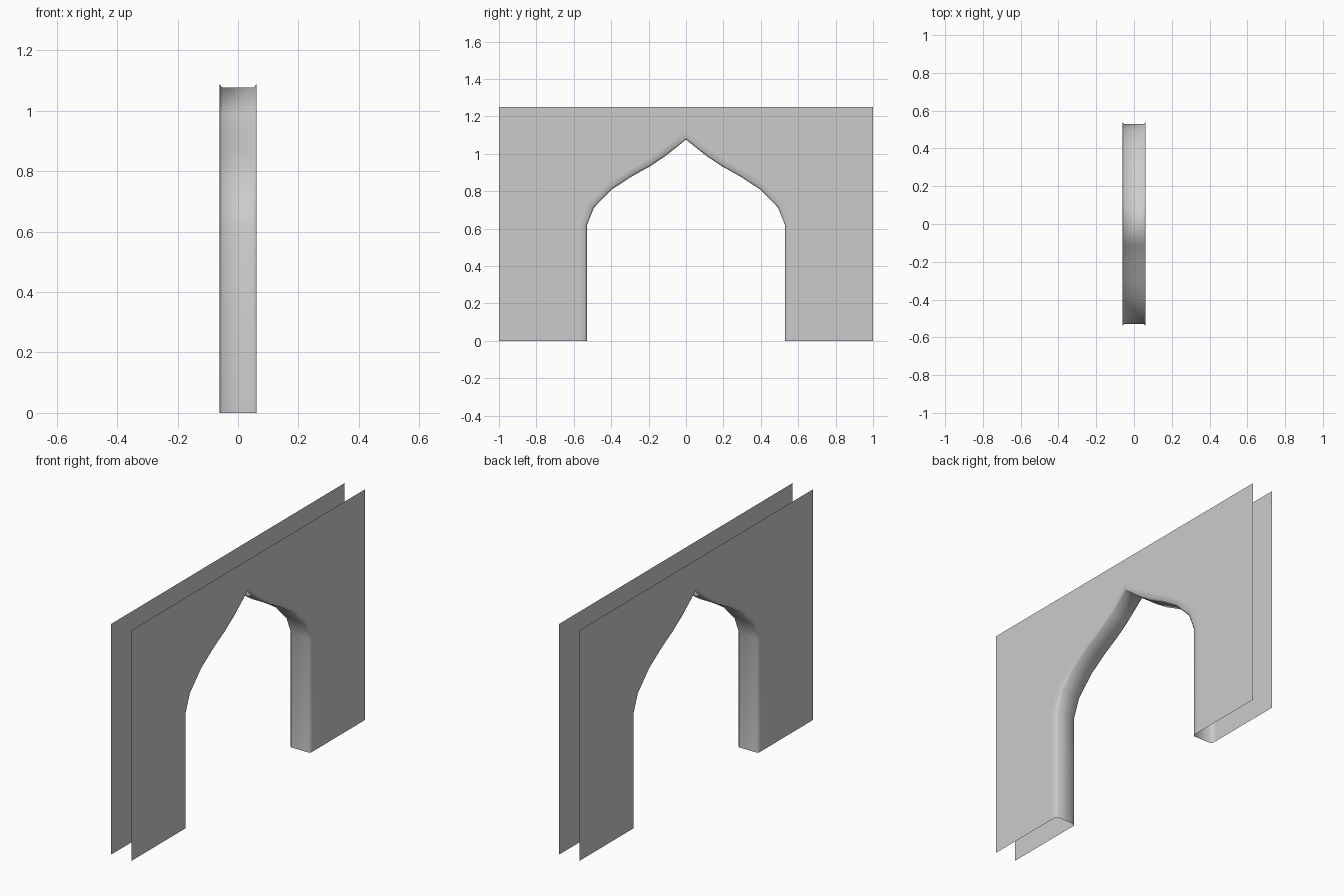
import bpy
import bmesh
import math
from mathutils import Vector

cube = bpy.data.objects.get("Cube")
if cube:
    bpy.data.objects.remove(cube)

HALF_LENGTH, HEIGHT = 1.0, 1.25
HALF_DEPTH, CHAMFER, RIM = 0.062, 0.01, 0.03

stone = bpy.data.materials.new("grey stone")
stone.use_nodes = True
colour = (0.6, 0.6, 0.6, 1)
stone.diffuse_color = colour
stone.node_tree.nodes["Principled BSDF"].inputs["Base Color"].default_value = colour

# Opening outline: straight jamb, then an ogee curve up to the point
half = [(0.53, 0), (0.53, 0.617), (0.492, 0.713), (0.396, 0.81),
        (0.289, 0.88), (0.193, 0.933), (0.112, 0.987), (0, 1.076)]
outline = [Vector(p) for p in half]
outline += [Vector((-y, z)) for y, z in reversed(half[:-1])]


def widen(path, distance):
    """Offset an open path outwards with mitred corners."""
    result = []
    for i, point in enumerate(path):
        normals = []
        for a, b in ((i - 1, i), (i, i + 1)):
            if a >= 0 and b < len(path):
                d = (path[b] - path[a]).normalized()
                normals.append(Vector((d.y, -d.x)))
        mitre = (normals[0] + normals[-1]).normalized()
        result.append(point + mitre * distance / mitre.dot(normals[0]))
    return result


bm = bmesh.new()


def add_row(x, distance):
    return [bm.verts.new((x, p.x, p.y)) for p in widen(outline, distance)]


# Rows run from one wall sheet, through the chamfered soffit, to the other
side = [(HALF_DEPTH, CHAMFER + RIM), (HALF_DEPTH, CHAMFER), (HALF_DEPTH - CHAMFER, 0)]
section = side + [(-x, d) for x, d in reversed(side)]
rows = [add_row(x, d) for x, d in section]
for r, s in zip(rows, rows[1:]):
    for i in range(len(outline) - 1):
        bm.faces.new((r[i], r[i + 1], s[i + 1], s[i]))

# Flat wall sheets around the opening; top, ends and base stay open
for row, x in ((rows[0], HALF_DEPTH), (rows[-1], -HALF_DEPTH)):
    corners = [bm.verts.new((x, y * HALF_LENGTH, z))
               for y, z in ((-1, 0), (-1, HEIGHT), (1, HEIGHT), (1, 0))]
    ring = row + corners
    bm.faces.new(ring if x < 0 else ring[::-1])

# Make every face point away from the solid of the wall
bm.normal_update()
bmesh.ops.recalc_face_normals(bm, faces=bm.faces)
sheet = max(bm.faces, key=lambda f: f.calc_center_median().x)
if sheet.normal.x < 0:
    bmesh.ops.reverse_faces(bm, faces=bm.faces)

mesh = bpy.data.meshes.new("arch_wall")
bm.to_mesh(mesh)
bm.free()
mesh.materials.append(stone)
wall = bpy.data.objects.new("arch_wall", mesh)
bpy.context.collection.objects.link(wall)

# Smooth soffit
bpy.ops.object.select_all(action="DESELECT")
wall.select_set(True)
bpy.context.view_layer.objects.active = wall
bpy.ops.object.shade_smooth_by_angle(angle=math.radians(85))
